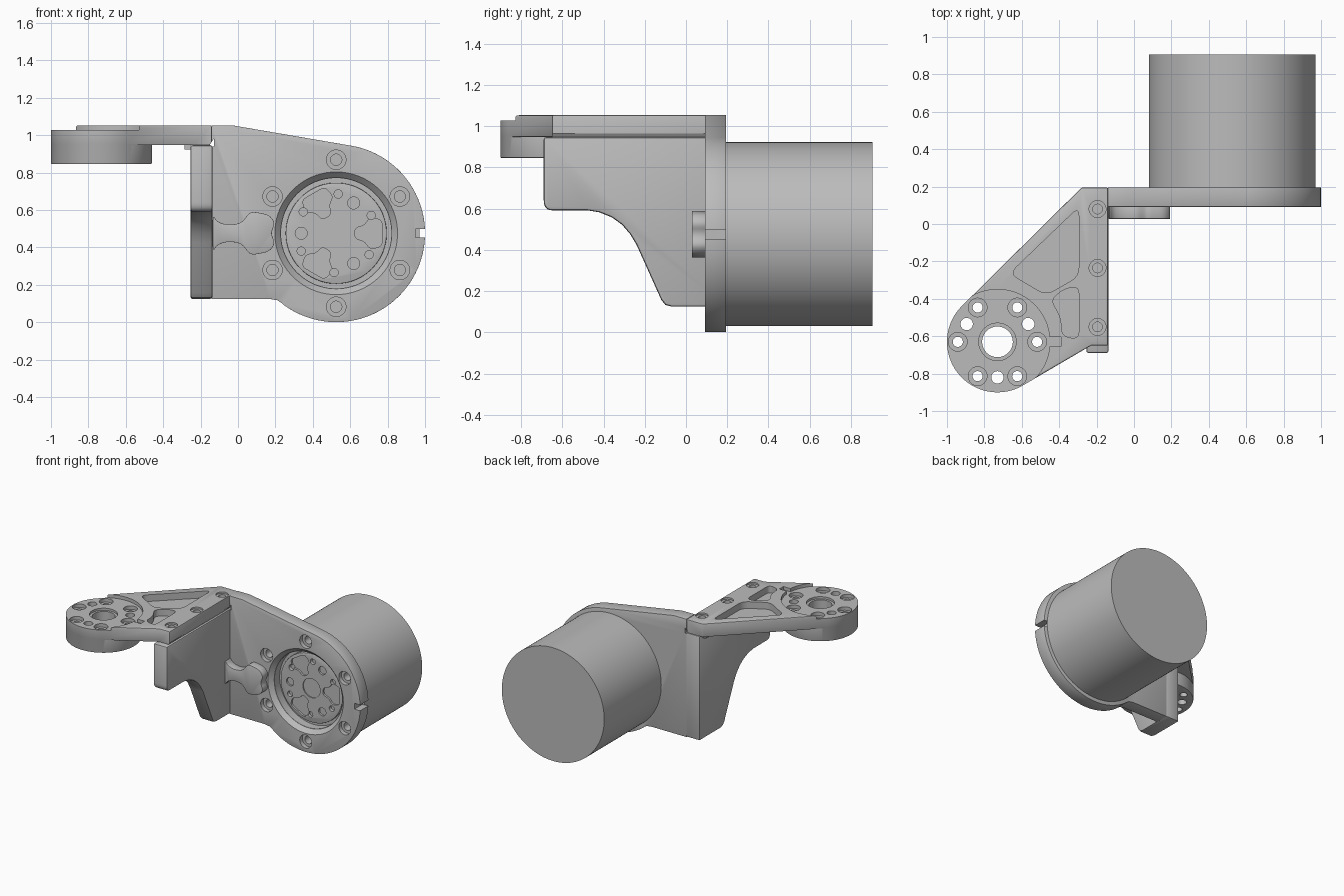
import bpy, bmesh, math
from mathutils import Vector

if "Cube" in bpy.data.objects:
    bpy.data.objects.remove(bpy.data.objects["Cube"], do_unlink=True)

grey = bpy.data.materials.new("machined_grey")
grey.use_nodes = True
grey.diffuse_color = (0.5, 0.5, 0.5, 1)
grey.node_tree.nodes["Principled BSDF"].inputs["Base Color"].default_value = (0.5, 0.5, 0.5, 1)

AXES = {"x": lambda u, v, w: (w, u, v),
        "y": lambda u, v, w: (u, w, v),
        "z": lambda u, v, w: (u, v, w)}


def arc(cx, cy, r, start=0, end=360, n=64):
    full = end - start == 360
    steps = n if full else n - 1
    angles = [math.radians(start + (end - start) * i / steps) for i in range(n)]
    return [(cx + r * math.cos(a), cy + r * math.sin(a)) for a in angles]


def rounded(points, size, n=6):
    """Soften every corner of a polygon with a short curve."""
    pts = [Vector(p) for p in points]
    out = []
    for i, p in enumerate(pts):
        ends = []
        for q in (pts[i - 1], pts[(i + 1) % len(pts)]):
            d = q - p
            ends.append(p + d.normalized() * min(size, d.length * 0.45))
        for k in range(n + 1):
            t = k / n
            c = ends[0] * (1 - t) ** 2 + p * 2 * t * (1 - t) + ends[1] * t * t
            out.append((c.x, c.y))
    return out


def bake(obj):
    """Replace the mesh with its modified result."""
    graph = bpy.context.evaluated_depsgraph_get()
    mesh = bpy.data.meshes.new_from_object(obj.evaluated_get(graph))
    obj.modifiers.clear()
    obj.data = mesh


def prism(name, points, axis, a, b, bevel=0, taper=1):
    """Extrude a profile along an axis; taper scales the far end."""
    cu = sum(p[0] for p in points) / len(points)
    cv = sum(p[1] for p in points) / len(points)
    bm = bmesh.new()
    near = [bm.verts.new(AXES[axis](u, v, a)) for u, v in points]
    far = [bm.verts.new(AXES[axis](cu + (u - cu) * taper, cv + (v - cv) * taper, b))
           for u, v in points]
    bm.faces.new(near)
    bm.faces.new(far)
    for i in range(len(points)):
        bm.faces.new((near[i - 1], near[i], far[i], far[i - 1]))
    bmesh.ops.recalc_face_normals(bm, faces=bm.faces)
    mesh = bpy.data.meshes.new(name)
    bm.to_mesh(mesh)
    bm.free()
    mesh.materials.append(grey)
    obj = bpy.data.objects.new(name, mesh)
    bpy.context.scene.collection.objects.link(obj)
    if bevel:
        mod = obj.modifiers.new("edge", "BEVEL")
        mod.width, mod.segments = bevel, 2
        mod.limit_method, mod.angle_limit = "ANGLE", math.radians(40)
        bake(obj)
    return obj


def combine(target, tool, operation="DIFFERENCE"):
    mod = target.modifiers.new("combine", "BOOLEAN")
    mod.operation, mod.solver, mod.object = operation, "EXACT", tool
    bpy.context.view_layer.update()
    bake(target)
    bpy.data.objects.remove(tool, do_unlink=True)


def cut(target, points, axis, a, b, taper=1):
    combine(target, prism("cutter", points, axis, a, b, taper=taper))


def ring(cx, cy, r, start, count):
    return arc(cx, cy, r, start, start + 360, count)


# Top arm with its round mounting boss
PX, PY = -0.73, -0.63
arm = prism("top_arm", arc(PX, PY, 0.27, 135, 301) +
            [(-0.23, -0.65), (-0.14, -0.65), (-0.14, 0.195), (-0.28, 0.195)],
            "z", 0.947, 1.053, 0.007)
cut(arm, arc(PX, PY, 0.28, n=96), "z", 1.027, 1.2)
boss = prism("boss", arc(PX, PY, 0.2695, n=96), "z", 0.845, 1.0265, 0.007)
combine(arm, boss, "UNION")
cut(arm, [(-0.46, -0.655), (-0.39, -0.655), (-0.39, -0.605), (-0.46, -0.605)], "z", 1.027, 1.2)

# Boss bore and its bolt holes
cut(arm, arc(PX, PY, 0.1), "z", 1.01, 1.2)
cut(arm, arc(PX, PY, 0.082), "z", 0.7, 1.2)
for x, y in ring(PX, PY, 0.212, 0, 6):
    cut(arm, arc(x, y, 0.05, n=32), "z", 1.0, 1.2)
    cut(arm, arc(x, y, 0.027, n=32), "z", 0.7, 1.2)
for x, y in ring(PX, PY, 0.19, 30, 3):
    cut(arm, arc(x, y, 0.033, n=32), "z", 0.7, 1.2)

# Weight-saving pockets and countersunk screws of the arm
large_pocket = [(-0.295, 0.09), (-0.665, -0.265), (-0.47, -0.38), (-0.295, -0.28)]
small_pocket = [(-0.295, -0.335), (-0.37, -0.345), (-0.445, -0.405),
                (-0.39, -0.5), (-0.385, -0.6), (-0.295, -0.615)]
cut(arm, rounded(large_pocket, 0.05), "z", 1.0, 1.1)
cut(arm, rounded(small_pocket, 0.04), "z", 1.0, 1.1)
for y in (0.08, -0.235, -0.55):
    cut(arm, arc(-0.195, y, 0.045, n=32), "z", 1.04, 1.1)
    cut(arm, arc(-0.195, y, 0.026, n=32), "z", 0.98, 1.1)

# Motor plate
MX, MZ = 0.525, 0.476
plate = prism("motor_plate",
              [(-0.14, 0.125), (0.17, 0.125), (0.21, 0.118), (0.24, 0.098)] +
              arc(MX, MZ, 0.475, -127, 79.5, 90) +
              [(-0.03, 1.053), (-0.14, 1.053)], "y", 0.092, 0.195, 0.007)
cut(plate, arc(MX, MZ, 0.33, n=96), "y", 0.09, 0.125, taper=0.9)
cut(plate, arc(MX, MZ, 0.295, n=96), "y", 0.08, 0.3)
for x, z in ring(MX, MZ, 0.393, 30, 6):
    cut(plate, arc(x, z, 0.052, n=32), "y", 0.0, 0.125)
    cut(plate, arc(x, z, 0.03, n=32), "y", 0.0, 0.3)
cut(plate, [(0.95, 0.452), (1.1, 0.452), (1.1, 0.498), (0.95, 0.498)], "y", 0.0, 0.3)

# Relief groove where arm, rib and plate meet
for part in (arm, plate):
    cut(part, [(-0.157, 0.94), (-0.127, 0.94), (-0.127, 0.985)], "y", -0.8, 0.4)

# Side rib under the arm
rib_profile = rounded([(-0.69, 0.947), (-0.69, 0.592), (-0.6, 0.592)], 0.05)[7:14] + [
    (-0.48, 0.592), (-0.42, 0.582), (-0.36, 0.558), (-0.31, 0.522), (-0.27, 0.475),
    (-0.24, 0.425), (-0.12, 0.158), (-0.1, 0.133), (-0.07, 0.125),
    (0.195, 0.125), (0.195, 0.947), (-0.69, 0.947)]
rib = prism("side_rib", rib_profile, "x", -0.255, -0.136, 0.012)
lip = prism("rib_lip", [(-0.285, 0.95), (-0.25, 0.95), (-0.25, 0.925), (-0.285, 0.925)],
            "y", 0.0, 0.16)

# Cable guide on the plate front
guide_half = [(-0.135, 0.1), (-0.11, 0.06), (-0.05, 0.043), (0.02, 0.055),
              (0.065, 0.118), (0.165, 0.1), (0.2, 0.055)]
guide = prism("cable_guide",
              rounded([(x, MZ + z) for x, z in guide_half] + [(0.175, MZ)] +
                      [(x, MZ - z) for x, z in reversed(guide_half)], 0.03, 4),
              "y", 0.028, 0.1, 0.005)

# Motor can
motor = prism("motor_can", arc(MX, MZ, 0.446, n=128), "y", 0.19, 0.905)

# Output hub with lobed pockets and holes
HUB = 0.165
hub = prism("output_hub", arc(MX, MZ, 0.27, n=96), "y", HUB, 0.195, 0.004)
cut(hub, arc(MX, MZ, 0.075), "y", 0.1, HUB + 0.008)
lobe_half = [(0.1, 0.03), (0.15, 0.04), (0.18, 0.085), (0.245, 0.07)]
lobe = rounded(lobe_half + [(r, -t) for r, t in reversed(lobe_half)], 0.025, 4)
for k in range(3):
    c, s = math.cos(k * math.tau / 3), math.sin(k * math.tau / 3)
    cut(hub, [(MX + r * c - t * s, MZ + r * s + t * c) for r, t in lobe], "y", 0.1, HUB + 0.015)
for x, z in ring(MX, MZ, 0.187, 60, 3):
    cut(hub, arc(x, z, 0.032, n=32), "y", 0.1, HUB + 0.015)
for x, z in ring(MX, MZ, 0.21, 27, 6):
    cut(hub, arc(x, z, 0.022, n=24), "y", 0.1, HUB + 0.025)

# Smooth the curved walls, keep machined edges crisp
parts = (arm, plate, rib, lip, guide, motor, hub)
for obj in bpy.context.view_layer.objects:
    obj.select_set(obj in parts)
bpy.context.view_layer.objects.active = arm
bpy.ops.object.shade_smooth_by_angle(angle=math.radians(30))
